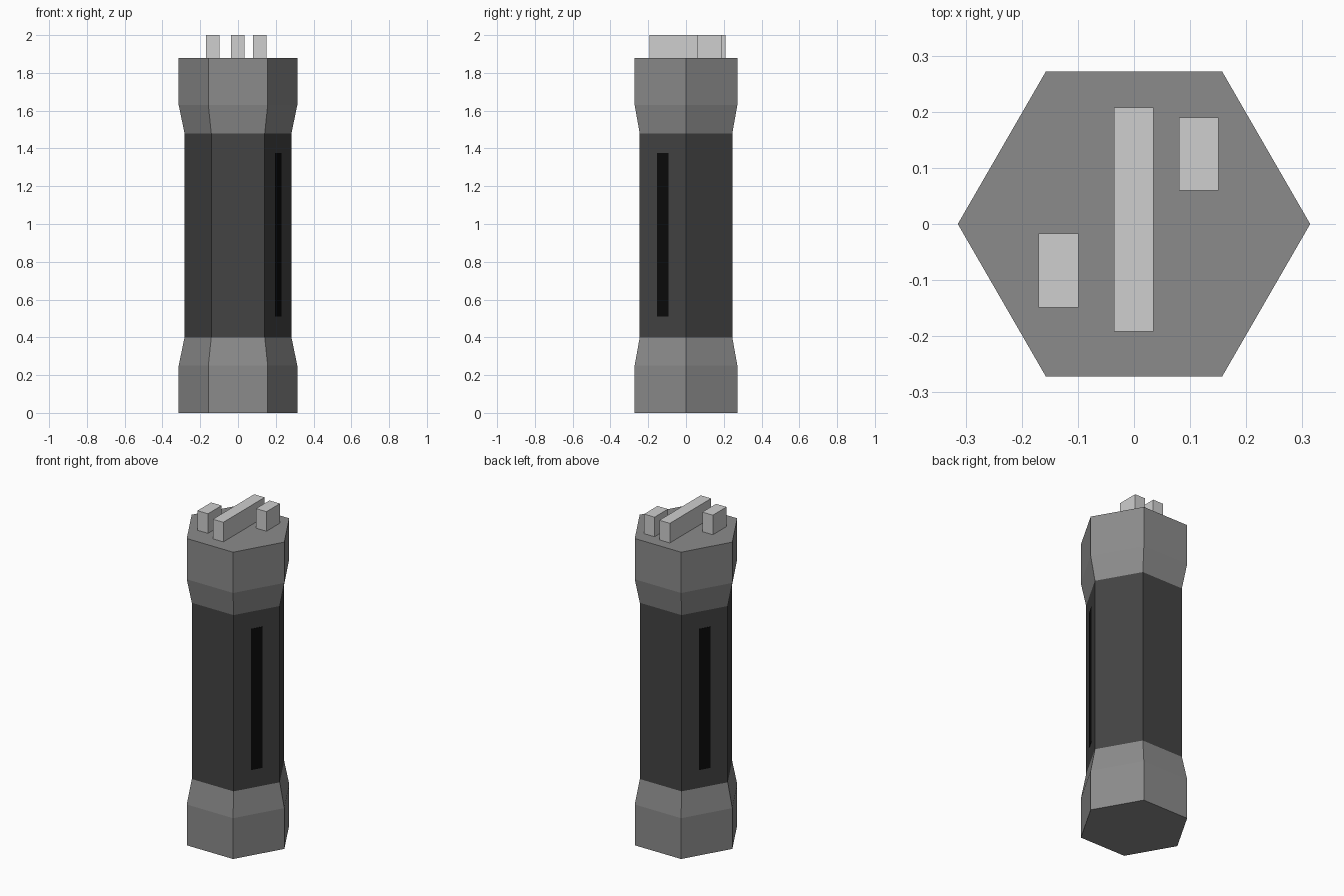
import bpy, bmesh, math
from mathutils import Matrix

if "Cube" in bpy.data.objects:
    bpy.data.objects.remove(bpy.data.objects["Cube"])


def material(name, v):
    m = bpy.data.materials.new(name)
    m.diffuse_color = (v, v, v, 1)
    m.use_nodes = True
    m.node_tree.nodes["Principled BSDF"].inputs["Base Color"].default_value = m.diffuse_color
    return m


GREY = material("mid grey", 0.26)
DARK = material("dark grey", 0.056)
BLACK = material("black", 0.003)
LIGHT = material("light grey", 0.62)


def finish(bm, name, mat):
    bmesh.ops.recalc_face_normals(bm, faces=bm.faces)
    me = bpy.data.meshes.new(name)
    bm.to_mesh(me)
    bm.free()
    me.materials.append(mat)
    ob = bpy.data.objects.new(name, me)
    bpy.context.collection.objects.link(ob)
    return ob


def hex_part(name, profile, mat, cap_bottom=False, cap_top=False):
    """Six-sided lathe of (radius, z) points, corners on the x axis."""
    bm = bmesh.new()
    rings = [[bm.verts.new((r * math.cos(i * math.pi / 3), r * math.sin(i * math.pi / 3), z))
              for i in range(6)] for r, z in profile]
    for a, b in zip(rings, rings[1:]):
        for i in range(6):
            j = (i + 1) % 6
            bm.faces.new((a[i], a[j], b[j], b[i]))
    if cap_bottom:
        bm.faces.new(rings[0][::-1])
    if cap_top:
        bm.faces.new(rings[-1])
    ob = finish(bm, name, mat)
    # open parts: make sure normals point outward
    me = ob.data
    if me.polygons[0].normal.dot((me.polygons[0].center.x, me.polygons[0].center.y, 0)) < 0:
        me.flip_normals()
    return ob


def box(name, lo, hi, mat, angle=0):
    bm = bmesh.new()
    size = [h - l for l, h in zip(lo, hi)]
    mid = [(h + l) / 2 for l, h in zip(lo, hi)]
    bmesh.ops.create_cube(bm, size=1, matrix=Matrix.Rotation(angle, 4, 'Z')
                          @ Matrix.Translation(mid) @ Matrix.Diagonal((*size, 1)))
    return finish(bm, name, mat)


R_CAP, R_GRIP = 0.314, 0.283

# Flared ends and the darker grip between them
hex_part("bottom_end", [(R_CAP, 0), (R_CAP, 0.25), (R_GRIP, 0.40)], GREY, cap_bottom=True)
hex_part("grip", [(R_GRIP, 0.40), (R_GRIP, 1.48)], DARK)
hex_part("top_end", [(R_GRIP, 1.48), (R_CAP, 1.63), (R_CAP, 1.88)], GREY, cap_top=True)

# Black slot plates on two opposite grip faces
flat = R_GRIP * math.cos(math.pi / 6)
for name, deg in (("front_right_slot", -30), ("back_left_slot", 150)):
    box(name, (flat - 0.004, -0.035, 0.51), (flat + 0.002, 0.035, 1.375), BLACK, math.radians(deg))

# Contact bars on the top
box("centre_bar", (-0.036, -0.192, 1.88), (0.035, 0.208, 2.0), LIGHT)
box("right_bar", (0.08, 0.06, 1.88), (0.151, 0.19, 2.0), LIGHT)
box("left_bar", (-0.17, -0.149, 1.88), (-0.099, -0.017, 2.0), LIGHT)
